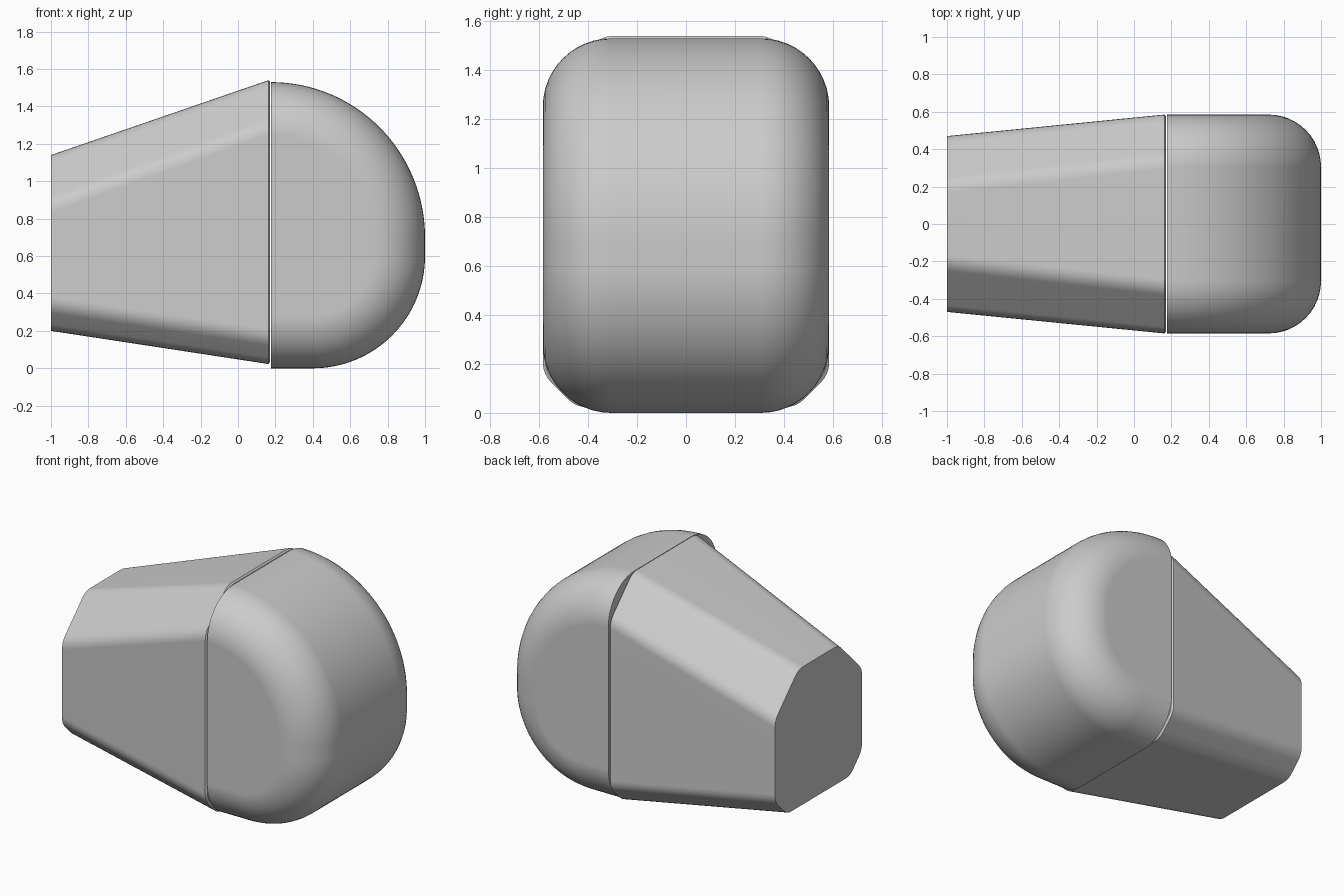
import bpy, bmesh, math
from mathutils import Vector

cube = bpy.data.objects.get("Cube")
if cube:
    bpy.data.objects.remove(cube, do_unlink=True)

grey = bpy.data.materials.new("plain grey")
grey.use_nodes = True
colour = (0.6, 0.6, 0.6, 1)
grey.diffuse_color = colour
grey.node_tree.nodes["Principled BSDF"].inputs["Base Color"].default_value = colour


def loft(name, rings):
    """Skin closed rings of equal length and cap both ends."""
    bm = bmesh.new()
    loops = [[bm.verts.new(p) for p in ring] for ring in rings]
    n = len(loops[0])
    for a, b in zip(loops, loops[1:]):
        for i in range(n):
            j = (i + 1) % n
            bm.faces.new((a[i], a[j], b[j], b[i]))
    bm.faces.new(loops[0])
    bm.faces.new(loops[-1])
    bmesh.ops.recalc_face_normals(bm, faces=bm.faces)
    mesh = bpy.data.meshes.new(name)
    bm.to_mesh(mesh)
    bm.free()
    mesh.materials.append(grey)
    obj = bpy.data.objects.new(name, mesh)
    bpy.context.collection.objects.link(obj)
    bpy.ops.object.select_all(action='DESELECT')
    obj.select_set(True)
    bpy.context.view_layer.objects.active = obj
    bpy.ops.object.shade_smooth_by_angle(angle=math.radians(32))
    weighted = obj.modifiers.new("even_shading", 'WEIGHTED_NORMAL')
    weighted.keep_sharp = True
    return obj


def rounded(points, radius, steps=4):
    """Soften each corner of a closed polygon."""
    result = []
    for i, p in enumerate(points):
        start = p + (points[i - 1] - p).normalized() * radius
        end = p + (points[(i + 1) % len(points)] - p).normalized() * radius
        for k in range(steps + 1):
            t = k / steps
            result.append(start * (1 - t) ** 2 + p * 2 * t * (1 - t) + end * t * t)
    return result


def section(x, half, low, high, top_cut, bottom_cut, soft):
    """Chamfered housing outline in the plane at x."""
    side = [(half - bottom_cut, low), (half, low + bottom_cut),
            (half, high - top_cut), (half - top_cut, high)]
    outline = side + [(-y, z) for y, z in reversed(side)]
    return rounded([Vector((x, y, z)) for y, z in outline], soft)


# Tapered housing with a tiny softened lip at the seam
loft("tapered_housing", [
    section(-1, 0.47, 0.20, 1.14, 0.255, 0.13, 0.05),
    section(0.162, 0.585, 0.023, 1.54, 0.24, 0.135, 0.05),
    section(0.172, 0.575, 0.033, 1.53, 0.24, 0.135, 0.05),
])


# Rounded cap: side profile swept across with a quarter-round edge
def cap_profile(inset, steps=32):
    arcs = [(0.40, 0.60, 0.60, 0.60, -90), (0.177, 0.70, 0.823, 0.83, 0)]
    points = [(0.177, inset)]
    for cx, cz, rx, rz, first in arcs:
        for k in range(steps + 1):
            a = math.radians(first + 90 * k / steps)
            normal = Vector((math.cos(a) / rx, math.sin(a) / rz)).normalized()
            points.append((cx + rx * math.cos(a) - inset * normal.x,
                           cz + rz * math.sin(a) - inset * normal.y))
    return points


half_width, edge = 0.585, 0.28
side_rings = []
for k in range(13):
    a = math.radians(90 * k / 12)
    side_rings.append((half_width - edge + edge * math.cos(a),
                       edge * (1 - math.sin(a))))
stations = side_rings + [(-y, inset) for y, inset in reversed(side_rings)]
loft("rounded_cap", [[(x, y, z) for x, z in cap_profile(inset)]
                     for y, inset in stations])
